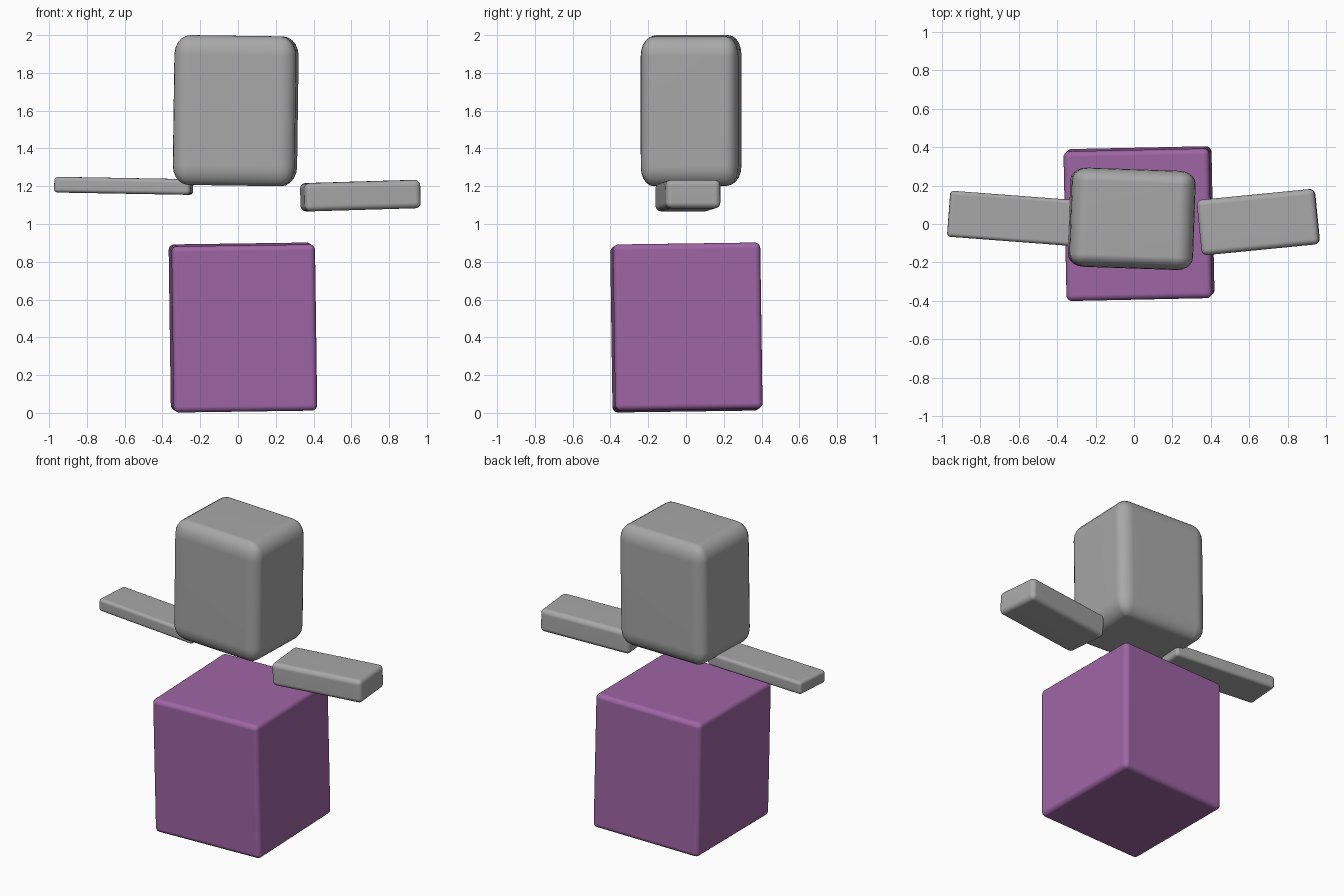
import bpy
import bmesh
from math import radians
from mathutils import Vector

default_cube = bpy.data.objects.get("Cube")
if default_cube:
    bpy.data.objects.remove(default_cube, do_unlink=True)


def make_material(name, color):
    mat = bpy.data.materials.new(name)
    mat.use_nodes = True
    mat.diffuse_color = color
    mat.node_tree.nodes["Principled BSDF"].inputs["Base Color"].default_value = color
    return mat


def rounded_box(name, size, center, tilt, radius, mat, stretch=False):
    """Box with rounded edges; stretch lets the rounding follow the proportions."""
    bm = bmesh.new()
    bmesh.ops.create_cube(bm, size=1)
    if not stretch:
        bmesh.ops.scale(bm, vec=Vector(size), verts=bm.verts)
    bmesh.ops.bevel(bm, geom=bm.edges[:], offset=radius, segments=5,
                    profile=0.5, affect='EDGES', clamp_overlap=True)
    if stretch:
        bmesh.ops.scale(bm, vec=Vector(size), verts=bm.verts)
    bmesh.ops.recalc_face_normals(bm, faces=bm.faces)
    for face in bm.faces:
        face.smooth = True
    mesh = bpy.data.meshes.new(name)
    bm.to_mesh(mesh)
    bm.free()
    mesh.materials.append(mat)
    obj = bpy.data.objects.new(name, mesh)
    obj.location = center
    obj.rotation_euler = [radians(a) for a in tilt]
    bpy.context.collection.objects.link(obj)
    # Keep the broad faces flat and the rounded edges soft
    normals = obj.modifiers.new("Flat Faces", 'WEIGHTED_NORMAL')
    normals.keep_sharp = True
    return obj


grey = make_material("Stone Grey", (0.39, 0.39, 0.39, 1))
purple = make_material("Soft Purple", (0.345, 0.13, 0.375, 1))

# Body block
rounded_box("body", (0.76, 0.78, 0.88), (0.026, 0.002, 0.452),
            (0.8, -0.8, 1.2), 0.03, purple)

# Head block
rounded_box("head", (0.645, 0.517, 0.793), (-0.012, 0.027, 1.6),
            (0, 0.8, -2), 0.13, grey, stretch=True)

# Arms: the left is thicker, the right is a thin slab
rounded_box("left_arm", (0.617, 0.29, 0.15), (0.648, 0.01, 1.15),
            (0, -1.7, 5.6), 0.03, grey)
rounded_box("right_arm", (0.723, 0.24, 0.083), (-0.605, 0.027, 1.202),
            (0, 1, -4.3), 0.02, grey)
